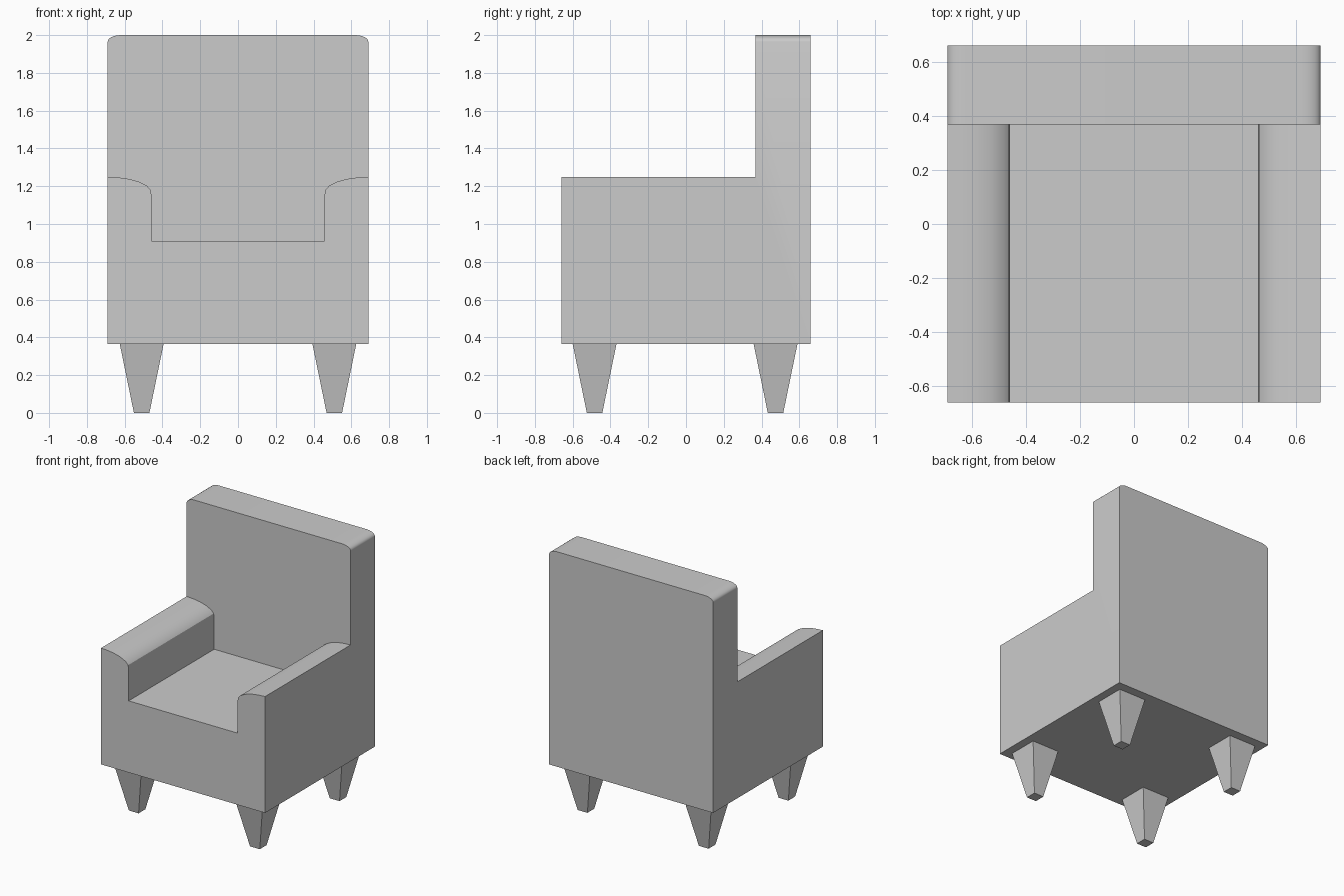
import bpy, bmesh
from math import sin, cos, radians

if "Cube" in bpy.data.objects:
    bpy.data.objects.remove(bpy.data.objects["Cube"])


def prism(name, outline, y0, y1):
    """Extrude an x-z outline from y0 to y1."""
    bm = bmesh.new()
    face = bm.faces.new([bm.verts.new((x, y0, z)) for x, z in outline])
    ext = bmesh.ops.extrude_face_region(bm, geom=[face])["geom"]
    verts = [v for v in ext if isinstance(v, bmesh.types.BMVert)]
    bmesh.ops.translate(bm, verts=verts, vec=(0, y1 - y0, 0))
    bmesh.ops.recalc_face_normals(bm, faces=bm.faces)
    return add(name, bm)


def add(name, bm):
    mesh = bpy.data.meshes.new(name)
    bm.to_mesh(mesh)
    bm.free()
    ob = bpy.data.objects.new(name, mesh)
    bpy.context.collection.objects.link(ob)
    return ob


W, D, BASE = 0.69, 0.66, 0.365

# Upholstered block with rounded top corners
corner = [(W - 0.07 * (1 - cos(radians(a))), 1.965 + 0.035 * sin(radians(a)))
          for a in range(0, 91, 15)]
outline = [(-W, BASE), (W, BASE)] + corner + [(-x, z) for x, z in reversed(corner)]
body = prism("armchair_body", outline, -D, D)

# Opening above the seat and the rolled armrests
roll = [(0.458, 0.91), (0.458, 1.15), (0.463, 1.18), (0.483, 1.203), (0.53, 1.226),
        (0.58, 1.239), (0.63, 1.246), (W, 1.25), (0.9, 1.25), (0.9, 2.3)]
opening = prism("opening_cutter", roll + [(-x, z) for x, z in reversed(roll)], -1, 0.368)
opening.hide_render = True

mod = body.modifiers.new("opening", "BOOLEAN")
mod.operation, mod.solver, mod.object = "DIFFERENCE", "EXACT", opening
bpy.context.view_layer.objects.active = body
body.select_set(True)
bpy.ops.object.modifier_apply(modifier=mod.name)
bpy.data.objects.remove(opening)
bpy.ops.object.shade_smooth_by_angle(angle=radians(30))

# Square tapered legs
for end, y in (("front", -0.484), ("back", 0.474)):
    for side, x in (("left", -0.51), ("right", 0.51)):
        bm = bmesh.new()
        bmesh.ops.create_cube(bm, size=1)
        for v in bm.verts:
            half = 0.116 if v.co.z > 0 else 0.041
            v.co = (x + half * (1 if v.co.x > 0 else -1),
                    y + half * (1 if v.co.y > 0 else -1),
                    BASE if v.co.z > 0 else 0)
        add(f"{end}_{side}_leg", bm)
